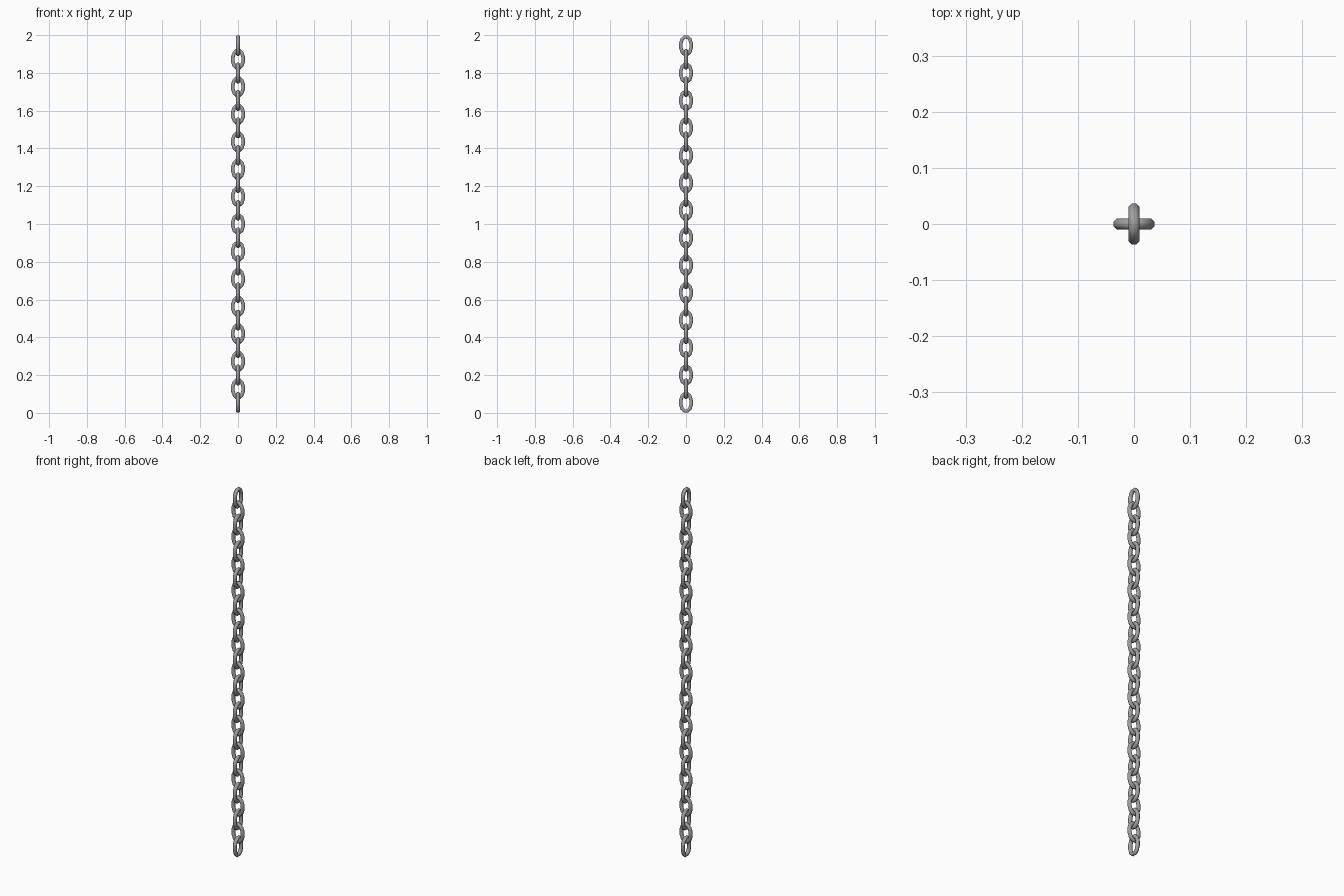
import bpy, bmesh, math

if "Cube" in bpy.data.objects:
    bpy.data.objects.remove(bpy.data.objects["Cube"])

COUNT = 27            # links in the chain
WIRE = 0.0095         # wire radius
HALF_W = 0.0368       # half width of a link
PITCH = (2 - 4 * WIRE) / COUNT
HALF_H = PITCH / 2 + 2 * WIRE
SEG, SIDES = 12, 8


# One link: faceted wire swept around an oval in the YZ plane
def link_mesh():
    grow = 1 / math.cos(math.pi / SEG)     # flats sit on the outer size
    a, b = (HALF_W - WIRE) * grow, (HALF_H - WIRE) * grow
    path = [(a * math.cos(t), b * math.sin(t))
            for t in (2 * math.pi * (i + 0.5) / SEG for i in range(SEG))]
    bm = bmesh.new()
    rings = []
    for i, (y, z) in enumerate(path):
        y0, z0 = path[i - 1]
        y1, z1 = path[(i + 1) % SEG]
        ty, tz = y1 - y0, z1 - z0
        n = math.hypot(ty, tz)
        oy, oz = tz / n, -ty / n           # outward direction
        r = WIRE / math.cos(math.pi / SIDES)
        ring = []
        for k in range(SIDES):
            s = 2 * math.pi * (k + 0.5) / SIDES
            c = r * math.cos(s)
            ring.append(bm.verts.new((r * math.sin(s), y + oy * c, z + oz * c)))
        rings.append(ring)
    for i in range(SEG):
        r, q = rings[i], rings[(i + 1) % SEG]
        for k in range(SIDES):
            m = (k + 1) % SIDES
            bm.faces.new((r[k], r[m], q[m], q[k]))
    bmesh.ops.recalc_face_normals(bm, faces=bm.faces)
    for f in bm.faces:
        f.smooth = True
    mesh = bpy.data.meshes.new("chain_link")
    bm.to_mesh(mesh)
    bm.free()
    return mesh


# Dark steel
steel = bpy.data.materials.new("dark_steel")
steel.diffuse_color = (0.35, 0.35, 0.35, 1)
steel.use_nodes = True
steel.node_tree.nodes["Principled BSDF"].inputs["Base Color"].default_value = steel.diffuse_color

# Chain: interlocked links, every other one turned a quarter
mesh = link_mesh()
mesh.materials.append(steel)
for i in range(COUNT):
    link = bpy.data.objects.new(f"chain_link_{i + 1:02d}", mesh)
    link.location.z = HALF_H + i * PITCH
    link.rotation_euler.z = math.pi / 2 * (i % 2)
    bpy.context.collection.objects.link(link)
